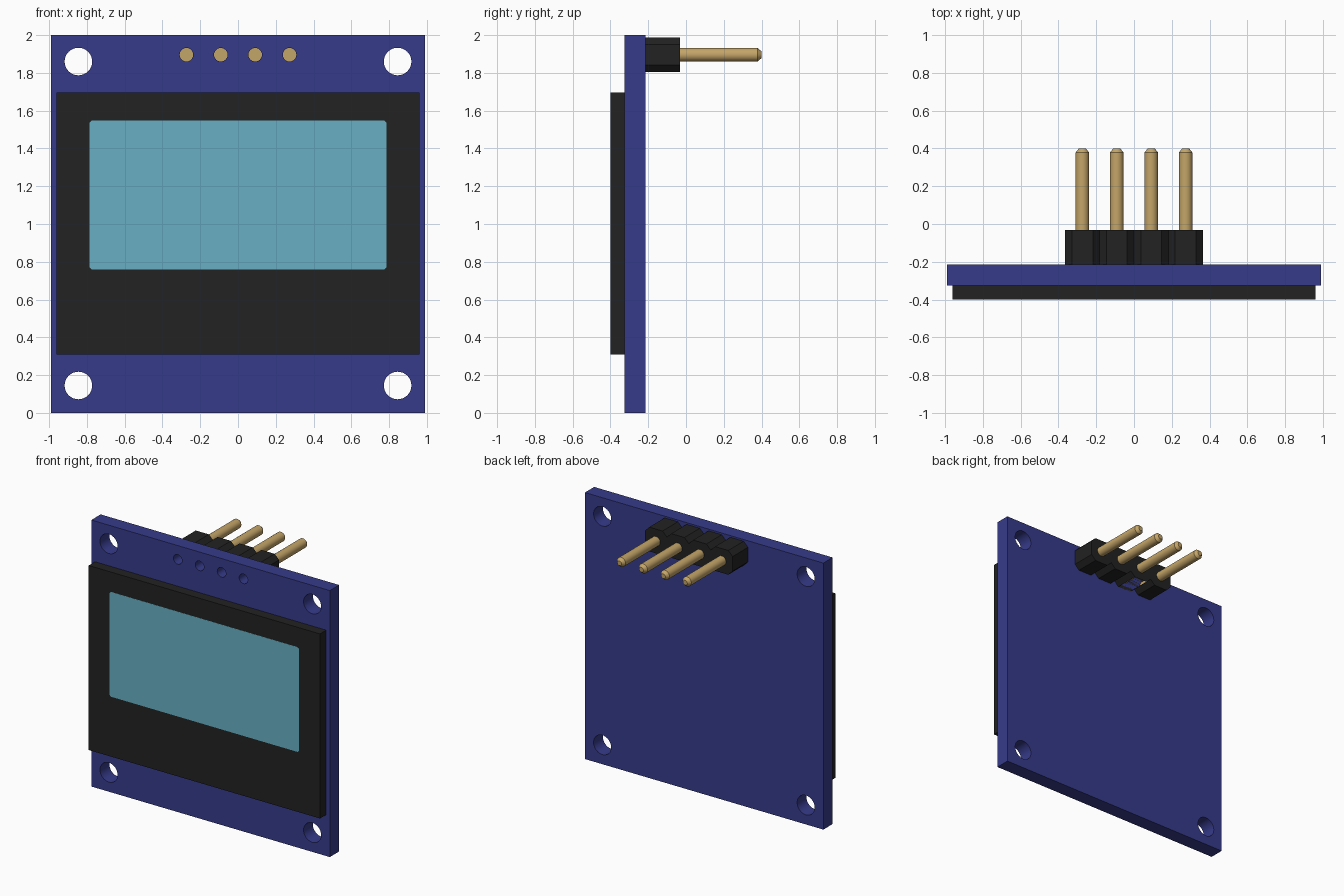
import bpy, bmesh, math
from mathutils import Matrix

cube = bpy.data.objects.get("Cube")
if cube:
    bpy.data.objects.remove(cube, do_unlink=True)


def material(name, *srgb):
    rgba = [(c / 255 / 12.92 if c < 11 else ((c / 255 + 0.055) / 1.055) ** 2.4) for c in srgb] + [1]
    m = bpy.data.materials.new(name)
    m.use_nodes = True
    m.diffuse_color = rgba
    m.node_tree.nodes["Principled BSDF"].inputs["Base Color"].default_value = rgba
    return m


blue = material("board blue", 54, 59, 138)
black = material("black plastic", 34, 34, 34)
cyan = material("display cyan", 104, 176, 195)
gold = material("pin gold", 196, 165, 104)


def circle(x, z, r, n=32):
    return [(x + r * math.cos(2 * math.pi * i / n), z + r * math.sin(2 * math.pi * i / n))
            for i in range(n)]


def rect(x, z0, z1, c=0.0):
    if not c:
        return [(-x, z0), (x, z0), (x, z1), (-x, z1)]
    return [(-x + c, z0), (x - c, z0), (x, z0 + c), (x, z1 - c),
            (x - c, z1), (-x + c, z1), (-x, z1 - c), (-x, z0 + c)]


def finish(obj, mat):
    obj.data.materials.append(mat)
    bpy.ops.object.select_all(action='DESELECT')
    obj.select_set(True)
    bpy.context.view_layer.objects.active = obj
    bpy.ops.object.shade_smooth_by_angle(angle=math.radians(30))


def plate(name, loops, y0, y1, mat):
    """Extrude outlines in x, z from y0 to y1; inner outlines become holes."""
    cu = bpy.data.curves.new(name, 'CURVE')
    cu.dimensions, cu.fill_mode, cu.extrude = '2D', 'BOTH', (y1 - y0) / 2
    for loop in loops:
        s = cu.splines.new('POLY')
        s.points.add(len(loop) - 1)
        for p, (x, z) in zip(s.points, loop):
            p.co = (x, z, 0, 1)
        s.use_cyclic_u = True
    tmp = bpy.data.objects.new(name + " outline", cu)
    bpy.context.collection.objects.link(tmp)
    bpy.context.view_layer.update()
    mesh = bpy.data.meshes.new_from_object(tmp.evaluated_get(bpy.context.evaluated_depsgraph_get()))
    bpy.data.objects.remove(tmp, do_unlink=True)
    mesh.transform(Matrix.Translation((0, (y0 + y1) / 2, 0)) @ Matrix.Rotation(math.pi / 2, 4, 'X'))
    bm = bmesh.new()
    bm.from_mesh(mesh)
    bmesh.ops.remove_doubles(bm, verts=bm.verts, dist=1e-5)
    bmesh.ops.recalc_face_normals(bm, faces=bm.faces)
    bm.to_mesh(mesh)
    bm.free()
    mesh.materials.clear()
    obj = bpy.data.objects.new(name, mesh)
    bpy.context.collection.objects.link(obj)
    finish(obj, mat)
    return obj


PITCH, PIN_Z, PIN_R = 0.182, 1.896, 0.036
pin_xs = [(i - 1.5) * PITCH for i in range(4)]

# Circuit board with corner mounting holes and pin holes
holes = [circle(sx * 0.845, z, 0.073) for sx in (-1, 1) for z in (0.145, 1.86)]
holes += [circle(x, PIN_Z, PIN_R, 24) for x in pin_xs]
plate("circuit_board", [rect(0.99, 0, 2)] + holes, -0.325, -0.215, blue)

# Screen panel and its lit area
plate("screen_panel", [rect(0.96, 0.31, 1.695)], -0.399, -0.325, black)
plate("display_area", [rect(0.785, 0.76, 1.547, 0.01)], -0.4, -0.398, cyan)

# Pin header: a row of joined blocks with chamfered corners
h, c = PITCH / 2, 0.036
lower = [p for x in pin_xs for p in ((x - h, PIN_Z - h + c), (x - h + c, PIN_Z - h), (x + h - c, PIN_Z - h))]
lower.append((pin_xs[-1] + h, PIN_Z - h + c))
upper = [(x, 2 * PIN_Z - z) for x, z in reversed(lower)]
header = plate("pin_header", [lower + upper], -0.215, -0.033, black)

# Open underside of one header block
bm = bmesh.new()
bm.from_mesh(header.data)
gap = [f for f in bm.faces if f.normal.z < -0.9 and abs(f.calc_center_median().x - pin_xs[1]) < h]
bmesh.ops.delete(bm, geom=gap, context='FACES')
bm.to_mesh(header.data)
bm.free()

# Round pins with chamfered tips
for i, x in enumerate(pin_xs):
    y0, y1, tip = -0.218, 0.378, 0.4
    bm = bmesh.new()
    bmesh.ops.create_cone(bm, cap_ends=True, segments=24, radius1=PIN_R, radius2=PIN_R, depth=y1 - y0)
    cap = max(bm.faces, key=lambda f: f.calc_center_median().z)
    end = bmesh.ops.extrude_discrete_faces(bm, faces=[cap])["faces"][0]
    for v in end.verts:
        v.co.x *= 0.5
        v.co.y *= 0.5
        v.co.z += tip - y1
    bmesh.ops.transform(bm, verts=bm.verts, matrix=Matrix.Translation((x, (y0 + y1) / 2, PIN_Z))
                        @ Matrix.Rotation(-math.pi / 2, 4, 'X'))
    bmesh.ops.recalc_face_normals(bm, faces=bm.faces)
    mesh = bpy.data.meshes.new(f"pin_{i + 1}")
    bm.to_mesh(mesh)
    bm.free()
    pin = bpy.data.objects.new(f"pin_{i + 1}", mesh)
    bpy.context.collection.objects.link(pin)
    finish(pin, gold)
